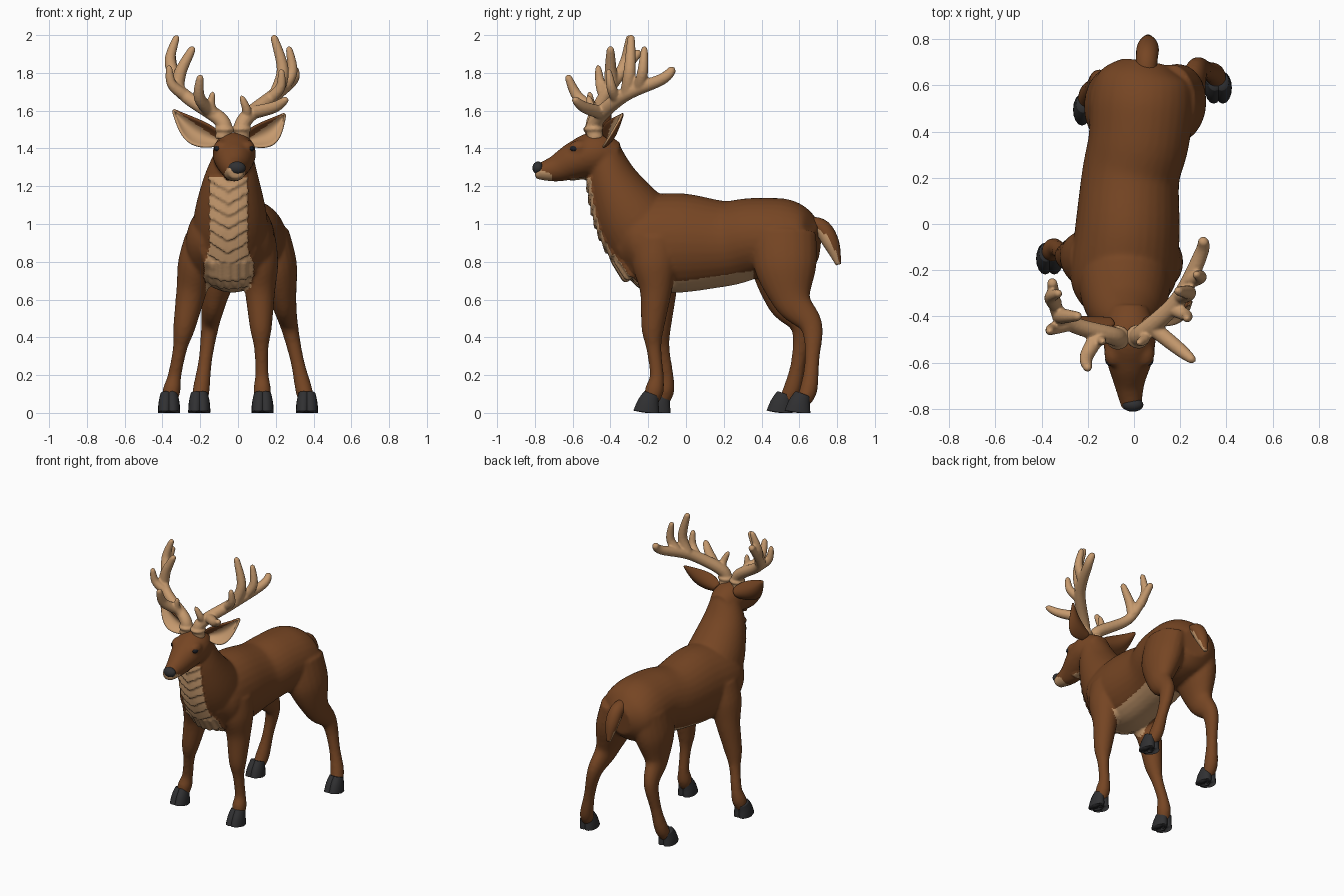
import bpy, bmesh, math
from mathutils import Vector

cube = bpy.data.objects.get("Cube")
if cube:
    bpy.data.objects.remove(cube, do_unlink=True)


def material(name, *rgb):
    m = bpy.data.materials.new(name)
    m.use_nodes = True
    m.diffuse_color = (*rgb, 1)
    m.node_tree.nodes["Principled BSDF"].inputs["Base Color"].default_value = (*rgb, 1)
    return m


BROWN = material("brown fur", .18, .06, .017)
CREAM = material("cream fur", .56, .32, .155)
ANTLER = material("antler tan", .56, .32, .155)
HOOF = material("dark hoof", .03, .03, .032)
BLACK = material("black eye", .012, .013, .017)


def spline(rows, steps):
    """Smooth interpolation through rows of numbers."""
    rows = [Vector(r) for r in rows]
    out = []
    for i in range(len(rows) - 1):
        p, q = rows[i], rows[i + 1]
        before, after = rows[max(i - 1, 0)], rows[min(i + 2, len(rows) - 1)]
        for k in range(steps):
            t = k / steps
            m, n = (q - before) / 2, (after - p) / 2
            out.append(p + m * t + (3 * (q - p) - 2 * m - n) * t ** 2
                       + (2 * (p - q) + m + n) * t ** 3)
    return out + [rows[-1]]


def tube(bm, rows, sides=20, steps=6, ref=(1, 0, 0)):
    """Closed loft through (x, y, z, side radius, other radius) sections."""
    rows = spline(rows, steps)
    pts = [Vector(r[:3]) for r in rows]
    rings = []
    for i, row in enumerate(rows):
        t = (pts[min(i + 1, len(pts) - 1)] - pts[max(i - 1, 0)]).normalized()
        side = Vector(ref)
        side = (side - t * side.dot(t)).normalized()
        up = t.cross(side)
        angles = [math.tau * k / sides for k in range(sides)]
        rings.append([bm.verts.new(pts[i] + side * row[3] * math.cos(a) + up * row[4] * math.sin(a))
                      for a in angles])
    for r, s in zip(rings, rings[1:]):
        for k in range(sides):
            j = (k + 1) % sides
            bm.faces.new((r[k], r[j], s[j], s[k]))
    bm.faces.new(rings[0])
    bm.faces.new(rings[-1])


def ball(bm, centre, size):
    made = bmesh.ops.create_uvsphere(bm, u_segments=20, v_segments=12, radius=1)
    for v in made["verts"]:
        v.co = Vector(centre) + Vector(a * b for a, b in zip(v.co, size))


def finish(name, bm, mats, modifiers=()):
    """Turn the bmesh into a smooth object with its modifiers applied."""
    bmesh.ops.recalc_face_normals(bm, faces=bm.faces)
    mesh = bpy.data.meshes.new(name)
    bm.to_mesh(mesh)
    bm.free()
    ob = bpy.data.objects.new(name, mesh)
    bpy.context.scene.collection.objects.link(ob)
    for kind, settings in modifiers:
        mod = ob.modifiers.new(kind.lower(), kind)
        for key, value in settings.items():
            setattr(mod, key, value)
    if modifiers:
        graph = bpy.context.evaluated_depsgraph_get()
        ob.data = bpy.data.meshes.new_from_object(ob.evaluated_get(graph))
        ob.modifiers.clear()
    ob.data.materials.clear()
    for m in mats:
        ob.data.materials.append(m)
    for p in ob.data.polygons:
        p.use_smooth = True
    return ob


def fuse(voxel, rounds):
    """Modifiers that merge overlapping lofts into one smooth skin."""
    return [("REMESH", dict(mode='VOXEL', voxel_size=voxel)), ("SMOOTH", dict(factor=.5, iterations=rounds))]


# Trunk, neck and head
body = bmesh.new()
tube(body, [(.05, .7, .9, .1, .1), (.04, .63, .905, .2, .175), (.035, .52, .915, .225, .217),
            (.02, .36, .925, .218, .213), (-.015, .2, .897, .212, .228), (-.03, -.05, .9, .228, .264),
            (-.05, -.26, .9, .225, .23), (-.05, -.37, .88, .15, .13)], 32)
tube(body, [(-.04, -.14, .85, .2, .24), (-.04, -.285, 1.03, .195, .2),
            (-.035, -.385, 1.22, .152, .14), (-.02, -.43, 1.38, .1, .09)], 32)
tube(body, [(-.02, -.36, 1.36, .08, .07), (-.02, -.47, 1.375, .114, .113), (-.02, -.58, 1.34, .102, .1),
            (-.02, -.69, 1.293, .067, .071), (-.01, -.8, 1.275, .042, .037)], 24)
for s in (-1, 1):
    ball(body, (-.02 + s * .068, -.56, 1.405), (.042, .06, .04))


def leg(name, profile, top, foot):
    """Loft (z, side, depth, backward bend) sections from top to foot, then add a cloven hoof."""
    start, end = profile[0][0], profile[-1][0]
    rows = []
    for z, a, b, bend in profile:
        x, y = Vector(top).lerp(Vector(foot), (start - z) / (start - end))
        rows.append((x, y + bend, z, a, b))
    tube(body, rows)
    x, y = foot
    hoof = bmesh.new()
    for s in (-1, 1):
        tube(hoof, [(x + s * .015, y + .008, .1, .031, .042), (x + s * .018, y - .01, .05, .038, .058),
                    (x + s * .02, y - .02, 0, .039, .07)], 16)
    for v in hoof.verts:
        v.co.z = max(v.co.z, 0)
    finish(name + "_hoof", hoof, [HOOF])


FORE = [(.93, .09, .12, 0), (.79, .1, .12, 0), (.64, .08, .084, .01), (.45, .058, .06, 0),
        (.34, .038, .04, .01), (.2, .036, .037, .03), (.12, .047, .05, .02), (.05, .037, .037, 0)]
HIND = [(.95, .11, .17, 0), (.77, .113, .165, -.01), (.59, .068, .1, .01), (.46, .047, .06, .095),
        (.28, .036, .039, .08), (.12, .045, .047, .045), (.05, .037, .037, 0)]
leg("front_left", FORE, (.11, -.16), (.13, -.19))
leg("front_right", FORE, (-.19, -.15), (-.365, -.13))
leg("rear_left", HIND, (.16, .52), (.365, .61))
leg("rear_right", HIND, (-.08, .52), (-.205, .515))
deer = finish("body", body, [BROWN, CREAM], fuse(.011, 6))


# Cream bib, belly and muzzle
def in_bib(c, n):
    width = .1 + .03 * min(max(.88 - c.z, 0), max(c.z - .64, 0), .08) / .08
    facing = n.y < -.15 or n.z < -.4
    return .63 < c.z < 1.25 and -.62 < c.y < -.22 and abs(c.x + .05) < width and facing


def in_belly(c, n):
    low = .6 < c.z < .7 + .15 * max(c.y, 0)
    return low and -.24 < c.y < .36 and abs(c.x) < .17 and n.z < -.3


def in_muzzle(c):
    return c.y < -.71 and c.z < 1.265 - (c.y + .72) * .5


# Overlapping tufts raise the bib in downward chevrons
tufts = {}
for v in deer.data.vertices:
    if in_bib(v.co, v.normal):
        across = abs(v.co.x + .05)
        phase = ((v.co.z - .6 * across) / .065) % 1
        tufts[v.index] = v.normal * (.013 * (1 - phase) if v.co.z > .8 else .008 + .004 * math.cos(across * 150))
for i, shift in tufts.items():
    deer.data.vertices[i].co += shift
for p in deer.data.polygons:
    bib = all(i in tufts for i in p.vertices)
    p.material_index = int(bib or in_belly(p.center, p.normal) or in_muzzle(p.center))

# Tail, cream underneath and around the tip
bm = bmesh.new()
tube(bm, [(.05, .6, 1.0, .04, .035), (.055, .71, .985, .047, .045),
          (.06, .768, .9, .046, .043), (.06, .808, .785, .014, .014)])
tail = finish("tail", bm, [BROWN, CREAM])
for p in tail.data.polygons:
    under = p.normal.dot((0, -.85, -.5))
    p.material_index = int(under > 4 * (p.center.z - .9))

# Nose and eyes
bm = bmesh.new()
ball(bm, (-.005, -.783, 1.297), (.046, .03, .034))
finish("nose", bm, [HOOF])
for side, s in (("left", 1), ("right", -1)):
    bm = bmesh.new()
    ball(bm, (-.02 + s * .085, -.586, 1.4), (.02, .028, .019))
    finish(side + "_eye", bm, [BLACK])


# Ears: cupped leaves opening forward, cream on the lower inside
def ear(name, base, tip, s):
    base, along = Vector(base), Vector(tip) - Vector(base)
    across = Vector((along.z, 0, -along.x)).normalized() * s
    bm = bmesh.new()
    grid = []
    for i in range(15):
        t = i / 14
        w = .068 * math.sin(math.pi * (.12 + .87 * t) ** .85)
        mid = base + along * t + across * .03 * math.sin(math.pi * t)
        grid.append([bm.verts.new(mid + across * w * u / 5 - Vector((0, .8 * w * (u / 5) ** 2, 0)))
                     for u in range(-5, 6)])
    for r, q in zip(grid, grid[1:]):
        for k in range(10):
            bm.faces.new((r[k], r[k + 1], q[k + 1], q[k]))
    ob = finish(name, bm, [BROWN, CREAM], [("SOLIDIFY", dict(thickness=.016, offset=0)),
                                           ("SUBSURF", dict(levels=1))])
    for p in ob.data.polygons:
        p.material_index = int(p.normal.y < -.25 and (p.center - base).dot(across) > -.005)


ear("left_ear", (.05, -.41, 1.44), (.25, -.335, 1.585), 1)
ear("right_ear", (-.1, -.41, 1.44), (-.345, -.4, 1.605), -1)


# Antlers: a beam, and tines that leave it outward and curl up to their tips
def horn(bm, path, radius):
    last = len(path) - 1
    rows = []
    for i, p in enumerate(path):
        r = radius * (1 - .5 * (i / last) ** 2)
        rows.append((*p, r, r))
    tip = path[-1] + (path[-1] - path[-2]).normalized() * .012
    rows.append((*tip, radius * .15, radius * .15))
    tube(bm, rows, 12, 1, (.3, -.8, -.5))


def antler(name, s, beam, tips):
    bm = bmesh.new()
    path = spline(beam, 10)
    horn(bm, path, .043)
    ball(bm, path[6], (.054, .054, .022))
    for along, radius, tip in zip((13, 11, 21, 24, 18), (.035, .028, .037, .033, .031), tips):
        start, tip = path[along], Vector(tip)
        reach = tip - start
        mid = start + Vector((reach.x * .6 + s * .14 * reach.z, reach.y * .65, reach.z * .42))
        horn(bm, spline([start, mid, tip], 6), radius)
    finish(name, bm, [ANTLER], fuse(.007, 4))


antler("left_antler", 1, [(.02, -.48, 1.45), (.035, -.475, 1.55), (.19, -.33, 1.68),
                          (.29, -.13, 1.765), (.3, -.07, 1.82)],
       [(.255, -.59, 1.66), (.02, -.515, 1.67), (.19, -.29, 1.99), (.27, -.22, 1.93), (.23, -.41, 1.81)])
antler("right_antler", -1, [(-.08, -.49, 1.45), (-.09, -.485, 1.55), (-.31, -.41, 1.71), (-.355, -.25, 1.91)],
       [(-.2, -.625, 1.78), (-.135, -.51, 1.69), (-.24, -.4, 1.93), (-.325, -.3, 1.99), (-.365, -.465, 1.83)])
